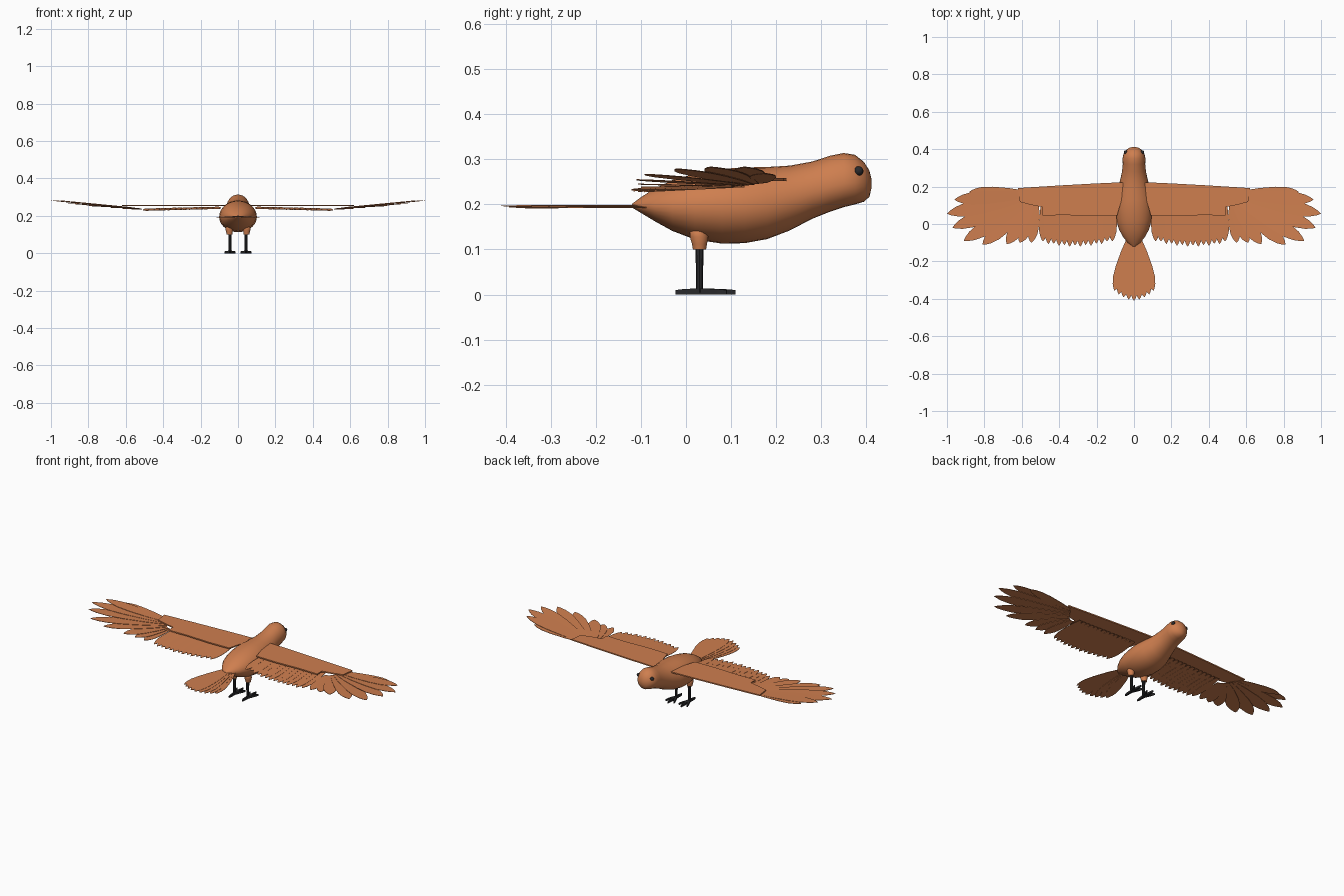
import bpy, bmesh, math
from mathutils import Vector

if "Cube" in bpy.data.objects:
    bpy.data.objects.remove(bpy.data.objects["Cube"])


def material(name, col):
    m = bpy.data.materials.new(name)
    m.diffuse_color = (*col, 1)
    m.use_nodes = True
    m.node_tree.nodes["Principled BSDF"].inputs["Base Color"].default_value = m.diffuse_color
    return m


ORANGE = material("rust_orange", (0.62, 0.21, 0.078))
BLACK = material("charcoal", (0.022, 0.022, 0.024))


def finish(bm, name, mat, smooth=0):
    bmesh.ops.recalc_face_normals(bm, faces=bm.faces)
    me = bpy.data.meshes.new(name)
    bm.to_mesh(me)
    bm.free()
    ob = bpy.data.objects.new(name, me)
    bpy.context.collection.objects.link(ob)
    me.materials.append(mat)
    if smooth:
        bpy.ops.object.select_all(action='DESELECT')
        ob.select_set(True)
        bpy.context.view_layer.objects.active = ob
        bpy.ops.object.shade_smooth_by_angle(angle=math.radians(smooth))
    return ob


def loft(bm, rings):
    loops = [[bm.verts.new(p) for p in r] for r in rings]
    for a, b in zip(loops, loops[1:]):
        n = len(a)
        for i in range(n):
            bm.faces.new((a[i], a[(i + 1) % n], b[(i + 1) % n], b[i]))
    bm.faces.new(loops[0])
    bm.faces.new(loops[-1])


def slab(bm, outline, thick):
    """Thin solid from a list of 3D outline points."""
    loft(bm, [outline, [p - Vector((0, 0, thick)) for p in outline]])


# half width along a feather, as (position, fraction of full half width)
FEATHER = ((0, .45), (.25, .8), (.55, 1), (.75, .95), (.88, .65), (.96, .3))


def feather(bm, root, tip, width, thick=.002):
    root, tip = Vector(root), Vector(tip)
    d = tip - root
    side = Vector((-d.y, d.x, 0)).normalized() * width / 2
    left = [root + d * t + side * w for t, w in FEATHER]
    right = [root + d * t - side * w for t, w in FEATHER]
    slab(bm, left + [tip] + right[::-1], thick)


# body: y, half width, bottom z, widest z, top z
BODY = ((-.120, .006, .193, .197, .201), (-.10, .034, .181, .197, .216),
        (-.07, .058, .163, .196, .235), (-.03, .080, .141, .195, .254),
        (.02, .095, .122, .195, .268), (.08, .101, .113, .195, .279),
        (.13, .100, .114, .195, .282), (.18, .090, .123, .198, .283),
        (.23, .075, .142, .210, .286), (.28, .064, .168, .226, .295),
        (.32, .060, .184, .239, .308), (.35, .061, .194, .246, .314),
        (.375, .056, .200, .248, .310), (.395, .043, .206, .249, .294),
        (.407, .026, .217, .248, .275), (.412, .007, .238, .247, .254))
bm = bmesh.new()
rings = []
for y, w, lo, mid, hi in BODY:
    ring = []
    for i in range(28):
        a = math.tau * i / 28
        s = math.sin(a)
        ring.append((w * math.cos(a), y, mid + s * ((hi - mid) if s > 0 else (mid - lo))))
    rings.append(ring)
loft(bm, rings)
finish(bm, "body", ORANGE, 40)

# tail fan
bm = bmesh.new()
for i in range(-4, 5):
    a = math.radians(4.6 * i)
    length = .325 - .0042 * abs(i) ** 1.6
    z = .199 - .0012 * abs(i)
    feather(bm, (.007 * i, -.085, z), (.007 * i + math.sin(a) * length * .85,
            -.085 - math.cos(a) * length, z - .001), .058)
finish(bm, "tail_feathers", ORANGE)

# long outer feathers: root x, root y, tip x, tip y, tip z, width
PRIMARIES = ((.60, .168, .88, .172, .270, .058), (.59, .155, .96, .130, .284, .072),
             (.58, .145, 1.0, .055, .284, .078), (.57, .135, .97, -.02, .280, .080),
             (.56, .125, .91, -.09, .268, .080), (.55, .115, .81, -.11, .256, .078),
             (.54, .105, .68, -.107, .246, .074), (.53, .10, .61, -.10, .240, .066),
             (.52, .10, .55, -.10, .237, .056))
# inner wing plate outline
ARM = ((.04, .224), (.20, .217), (.40, .206), (.62, .192), (.61, .118),
       (.55, .102), (.49, .09), (.49, .045), (.37, .048), (.22, .042), (.09, .045))

for s, side in ((1, "right"), (-1, "left")):
    bm = bmesh.new()
    slab(bm, [Vector((s * x, y, .259)) for x, y in ARM], .007)
    finish(bm, side + "_wing_arm", ORANGE)

    bm = bmesh.new()
    for i in range(14):
        x = .112 + .0285 * i
        tip = -.122 + .0006 * (i - 7) ** 2 + .007 * (i % 2)
        z = .249 - .0007 * i
        feather(bm, (s * x, .13, z), (s * (x + .004), tip, z - .011), .046)
    finish(bm, side + "_inner_feathers", ORANGE)

    bm = bmesh.new()
    for i, (rx, ry, tx, ty, tz, w) in enumerate(PRIMARIES):
        feather(bm, (s * rx, ry, .250 - .0015 * i), (s * tx, ty, tz), w)
    finish(bm, side + "_outer_feathers", ORANGE)

    # eye
    bm = bmesh.new()
    bmesh.ops.create_uvsphere(bm, u_segments=16, v_segments=10, radius=.0105)
    bmesh.ops.translate(bm, verts=bm.verts, vec=(s * .044, .383, .274))
    finish(bm, side + "_eye", BLACK, 60)

    # thigh: z, radius, centre y
    bm = bmesh.new()
    loft(bm, [[(s * .046 + r * math.cos(math.tau * k / 14),
                y + r * math.sin(math.tau * k / 14), z) for k in range(14)]
              for z, r, y in ((.100, .015, .030), (.112, .017, .030), (.128, .021, .029),
                              (.140, .019, .027), (.150, .010, .027))])
    finish(bm, side + "_thigh", ORANGE, 50)

    # shank
    bm = bmesh.new()
    loft(bm, [[(s * .043 + r * math.cos(math.tau * k / 8),
                .03 + r * math.sin(math.tau * k / 8), z) for k in range(8)]
              for z, r in ((.004, .008), (.05, .008), (.104, .009))])
    finish(bm, side + "_shank", BLACK, 40)

    # toes, three forward and one back
    bm = bmesh.new()
    for deg, length in ((0, .08), (24, .066), (-24, .066), (180, .053)):
        a = math.radians(deg)
        d = Vector((math.sin(a), math.cos(a), 0))
        n = Vector((d.y, -d.x, 0))
        c = Vector((s * .043, .03, 0))
        loft(bm, [[c + d * t + n * u * w + Vector((0, 0, z))
                   for u, z in ((-1, 0), (1, 0), (1, h), (-1, h))]
                  for t, w, h in ((0, .006, .014), (length * .7, .005, .012),
                                  (length, .002, .010))])
    finish(bm, side + "_toes", BLACK)
